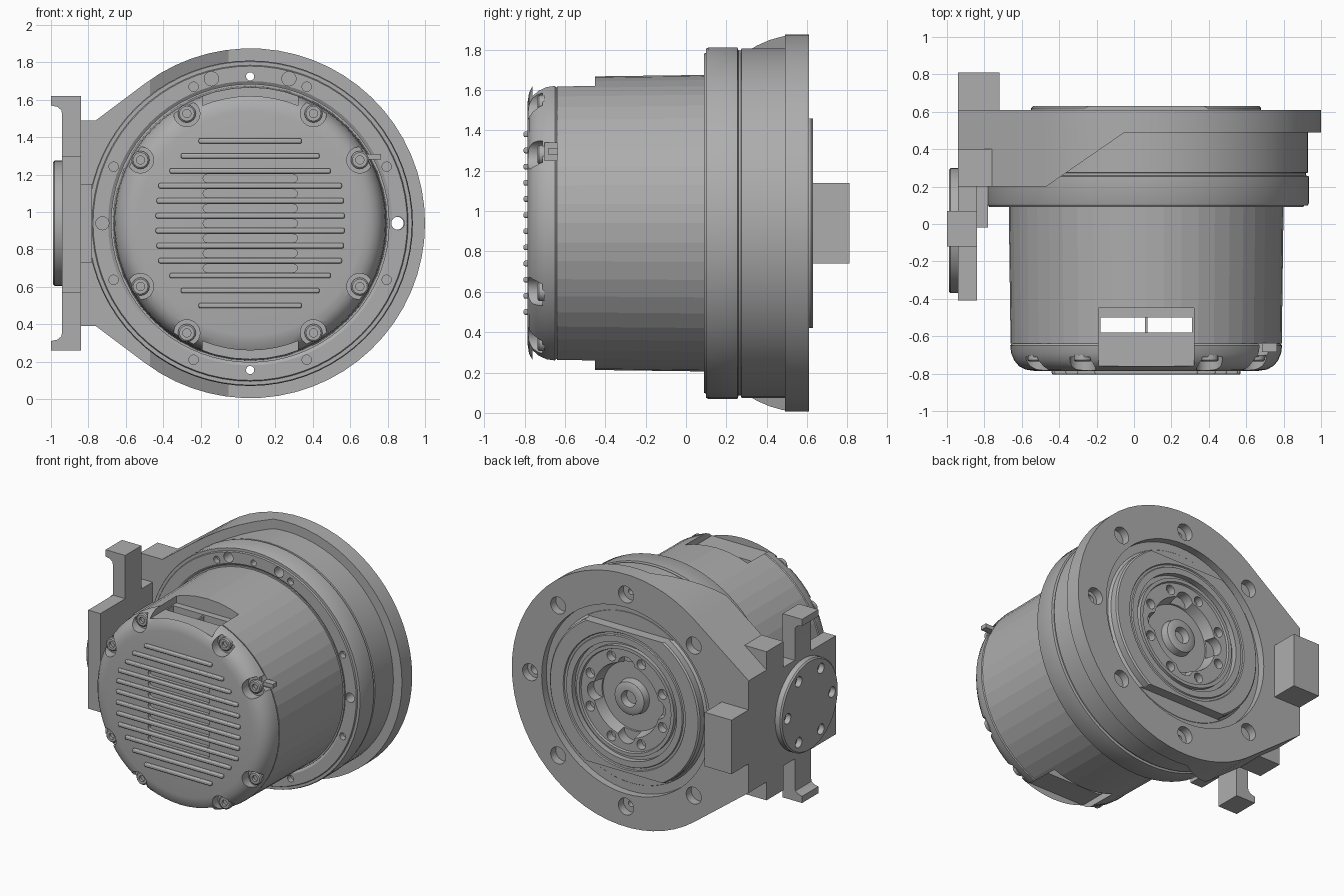
import bpy, bmesh, math
from mathutils import Matrix, Vector

if "Cube" in bpy.data.objects:
    bpy.data.objects.remove(bpy.data.objects["Cube"])

CX, CZ = 0.065, 0.94          # main axis
TURN_X = Matrix.Rotation(math.pi / 2, 4, 'Z')
metal = bpy.data.materials.new("grey_metal")
metal.use_nodes = True
GREY = (0.42, 0.42, 0.42, 1)
metal.diffuse_color = GREY
metal.node_tree.nodes["Principled BSDF"].inputs["Base Color"].default_value = GREY
parts = []


def finish(name, bm):
    bmesh.ops.remove_doubles(bm, verts=bm.verts, dist=1e-5)
    bmesh.ops.recalc_face_normals(bm, faces=bm.faces)
    me = bpy.data.meshes.new(name)
    bm.to_mesh(me)
    bm.free()
    me.materials.append(metal)
    ob = bpy.data.objects.new(name, me)
    bpy.context.collection.objects.link(ob)
    parts.append(ob)
    return ob


def lathe(name, profile, at=(CX, 0, CZ), segs=64, turn=Matrix()):
    """Spin (radius, y) points about the y axis, then turn and place."""
    bm = bmesh.new()
    vs = [bm.verts.new((r, y, 0)) for r, y in profile]
    es = [bm.edges.new(p) for p in zip(vs, vs[1:])]
    bmesh.ops.spin(bm, geom=vs + es, cent=(0, 0, 0), axis=(0, 1, 0),
                   angle=2 * math.pi, steps=segs)
    bm.transform(Matrix.Translation(at) @ turn)
    return finish(name, bm)


def rod(name, r, y0, y1, at=(CX, 0, CZ), segs=24, turn=Matrix()):
    return lathe(name, [(0, y0), (r, y0), (r, y1), (0, y1)], at, segs, turn)


def prism(name, pts, a, b, axis='Y'):
    """Extrude a polygon given in xz (axis Y) or xy (axis Z)."""
    bm = bmesh.new()
    place = (lambda p, h: (p[0], h, p[1])) if axis == 'Y' else (lambda p, h: (p[0], p[1], h))
    face = bm.faces.new([bm.verts.new(place(p, a)) for p in pts])
    ext = bmesh.ops.extrude_face_region(bm, geom=[face])
    step = Vector(place((0, 0), b - a))
    bmesh.ops.translate(bm, vec=step, verts=[v for v in ext["geom"] if isinstance(v, bmesh.types.BMVert)])
    return finish(name, bm)


def box(name, x, y, z):
    return prism(name, [(x[0], z[0]), (x[1], z[0]), (x[1], z[1]), (x[0], z[1])], *y)


def polar(r, deg):
    t = math.radians(deg)
    return (CX + r * math.cos(t), 0, CZ + r * math.sin(t))


def cut(target, cutters):
    """Subtract each cutter and bake the result."""
    for c in cutters:
        c.hide_render = True
        m = target.modifiers.new("cut", 'BOOLEAN')
        m.object, m.operation, m.solver = c, 'DIFFERENCE', 'EXACT'
    bpy.context.view_layer.update()
    dg = bpy.context.evaluated_depsgraph_get()
    me = bpy.data.meshes.new_from_object(target.evaluated_get(dg))
    target.modifiers.clear()
    target.data = me
    for c in cutters:
        parts.remove(c)
        bpy.data.objects.remove(c)


SIDES = (-1, 1)
SLOT = (CX - 0.255, CX + 0.255)

# Motor housing with vents through top and bottom
body = lathe("motor_housing", [(0, -0.64), (0.725, -0.64), (0.735, 0.12), (0, 0.12)], segs=48)
cutters = [box("vent", (SLOT[0] + 0.01, SLOT[1] - 0.01), (-0.58, -0.5), (-0.1, 2))]
for s in SIDES:
    cutters.append(box("vent_step", SLOT, (-0.7, -0.45), sorted((CZ + s * 0.63, CZ + s))))
cut(body, cutters)
box("vent_post", (CX - 0.007, CX + 0.007), (-0.59, -0.49), (CZ - 0.62, CZ + 0.62))

# Front cover with bolt scallops, vent flats, slots and a latch notch
cover = lathe("front_cover", [(0, -0.635), (0.715, -0.635), (0.727, -0.65), (0.722, -0.69),
                              (0.705, -0.73), (0.68, -0.76), (0.645, -0.778), (0.6, -0.785), (0, -0.785)])
bolt_angles = [q + a for q in range(0, 360, 90) for a in (30, 60)]
cutters = [rod("scallop", 0.07, -0.9, -0.71, polar(0.677, a)) for a in bolt_angles]
cutters += [box("flat", SLOT, (-0.76, -0.6), sorted((CZ + s * 0.63, CZ + s))) for s in SIDES]
cutters.append(box("latch", (CX + 0.58, CX + 0.8), (-0.70, -0.62), (1.25, 1.34)))
for i in range(7):
    z = CZ + (i - 3) * 0.08
    pill = []
    for side, start in ((1, -90), (-1, 90)):
        for k in range(7):
            t = math.radians(start + k * 30)
            pill.append((CX + side * 0.23 + 0.022 * math.cos(t), z + 0.022 * math.sin(t)))
    cutters.append(prism("slot", pill, -0.9, -0.76))
cut(cover, cutters)
box("cover_latch", (CX + 0.62, CX + 0.70), (-0.685, -0.635), (1.28, 1.31))
for a in bolt_angles:
    lathe("cover_bolt", [(0, -0.70), (0.048, -0.70), (0.048, -0.728), (0.04, -0.735),
                         (0.022, -0.735), (0.022, -0.715), (0, -0.715)], polar(0.677, a), 16)

# Cooling ribs, longest at the middle
for i, half in enumerate((0.275, 0.37, 0.43, 0.49, 0.5, 0.505)):
    for s in SIDES:
        z = CZ + s * (0.44 - i * 0.08)
        rib = box("cooling_rib", (CX - half, CX + half), (-0.805, -0.775), (z - 0.014, z + 0.014))
        bev = rib.modifiers.new("round", 'BEVEL')
        bev.width, bev.segments = 0.008, 2

# Two stacked flange rings with mounting holes
flange = lathe("flange_rings", [(0, 0.09), (0.745, 0.09), (0.745, 0.1), (0.76, 0.09), (0.84, 0.09),
                                (0.845, 0.1), (0.865, 0.1), (0.87, 0.11), (0.87, 0.255), (0.855, 0.26),
                                (0.855, 0.272), (0.865, 0.275), (0.865, 0.495), (0, 0.495)], segs=72)
cutters = [rod("hole", 0.035, 0, 1, polar(0.79, 0)), rod("hole", 0.035, 0, 0.2, polar(0.79, 180))]
cutters += [rod("hole", 0.022, 0, 1, polar(0.785, a)) for a in (90, 270)]
cutters += [rod("hole", 0.025, 0, 0.13, polar(0.79, a + b)) for a in (0, 180) for b in (-67.5, -22.5, 22.5, 67.5)]
cutters += [rod("hole", 0.038, 0, 0.2, polar(0.8, a)) for a in (75, 105)]
cut(flange, cutters)

# Back plate running into a tapered side arm
tangent = 90 + math.degrees(math.atan(0.75))
outline = [polar(0.935, -tangent + 2 * tangent * i / 44)[::2] for i in range(45)]
outline += [(-0.94, 1.355), (-0.94, 0.525)]
plate = prism("back_plate_and_arm", outline, 0.2, 0.61)
cutters = [prism("taper", [(-0.47, 0.2), (-0.05, 0.49), (1.3, 0.49), (1.3, 0), (-0.47, 0)], -1, 3, 'Z'),
           rod("recess", 0.69, 0.1, 0.7, segs=64)]
for a in range(-135, 136, 45):
    cutters.append(rod("counterbore", 0.062, 0.55, 0.7, polar(0.785, a)))
    if a in (0, 90, -90):
        cutters.append(rod("bolt_hole", 0.035 if a == 0 else 0.022, 0, 0.6, polar(0.785, a)))
cut(plate, cutters)

# Output hub set in the recess
hub = lathe("output_hub", [(0, 0.48), (0.7, 0.48), (0.7, 0.555), (0.63, 0.555), (0.615, 0.57), (0.615, 0.62),
                           (0.605, 0.63), (0.5, 0.63), (0.495, 0.622), (0.48, 0.622), (0.475, 0.63),
                           (0.43, 0.63), (0.43, 0.59), (0.4, 0.59), (0.4, 0.62), (0.375, 0.62),
                           (0.37, 0.605), (0.27, 0.605), (0.25, 0.52), (0.13, 0.52), (0.12, 0.57),
                           (0.1, 0.58), (0.06, 0.58), (0.05, 0.53), (0, 0.53)])
cutters = [box("hub_flat", (-1, 1), (0.557, 0.8), sorted((CZ + s * 0.52, CZ + s))) for s in SIDES]
cutters += [rod("hub_hole", 0.036, 0.55, 0.8, polar(0.32, a + 22.5)) for a in range(0, 360, 45)]
cutters += [rod("hub_lobe", 0.07, 0.53, 0.8, polar(0.25, a)) for a in range(0, 360, 90)]
cut(hub, cutters)

# Side bracket: knob, step, plate, hooked tabs and inner links
knob = box("rear_knob", (-0.94, -0.72), (0.55, 0.81), (0.74, 1.14))
box("arm_step", (-0.94, -0.75), (0.2, 0.4), (0.39, 1.49))
side = box("side_plate", (-0.94, -0.84), (-0.41, 0.25), (0.57, 1.3))
box("inner_link", (-0.85, -0.78), (-0.02, 0.22), (0.73, 1.15))
hook = [(-0.84, 1.28), (-0.84, 1.62), (-1, 1.62), (-1, 1.57), (-0.965, 1.562), (-0.945, 1.545), (-0.94, 1.52), (-0.94, 1.28)]
for name, s in (("upper_tab", 1), ("lower_tab", -1)):
    prism(name, [(x, CZ + s * (z - CZ)) for x, z in hook], -0.12, 0.07)

# Round side cap with six holes
cap_at = (0, -0.035, CZ)
cap = lathe("side_cap", [(0, 0.93), (0.335, 0.93), (0.335, 0.98), (0.325, 0.99), (0, 0.99)], cap_at, 48, TURN_X)
cut(cap, [rod("cap_hole", 0.038, 0.95, 1.1, (0, -0.035 + 0.26 * math.cos(k * math.pi / 3),
                                              CZ + 0.26 * math.sin(k * math.pi / 3)), 20, TURN_X) for k in range(6)])

# Smooth rounded parts, keep the housing faceted
bpy.ops.object.select_all(action='DESELECT')
for ob in parts:
    ob.select_set(ob is not body)
bpy.context.view_layer.objects.active = cover
bpy.ops.object.shade_smooth_by_angle(angle=math.radians(28))
